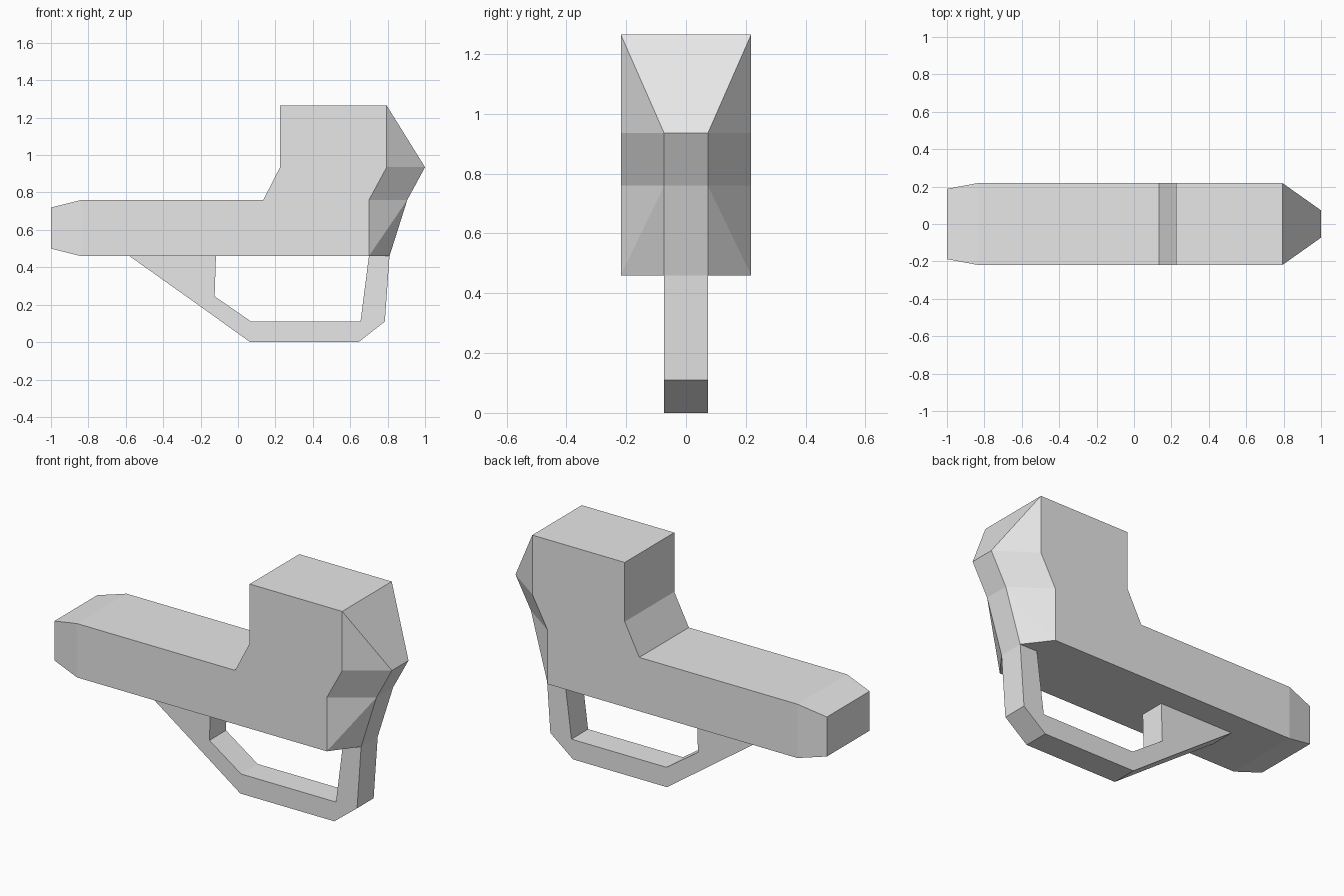
import bpy
import bmesh

cube = bpy.data.objects.get("Cube")
if cube:
    bpy.data.objects.remove(cube, do_unlink=True)

grey = bpy.data.materials.new("light_grey")
grey.use_nodes = True
COLOR = (0.8, 0.8, 0.8, 1)
grey.diffuse_color = COLOR
grey.node_tree.nodes["Principled BSDF"].inputs["Base Color"].default_value = COLOR

WIDE, NOSE, NARROW = 0.218, 0.188, 0.073


def symmetric_solid(name, points, side_faces, loop):
    """Mirror named (x, y, z) points over y, fill both sides, bridge the loop."""
    bm = bmesh.new()
    near = {k: bm.verts.new((x, -y, z)) for k, (x, y, z) in points.items()}
    far = {k: bm.verts.new((x, y, z)) for k, (x, y, z) in points.items()}
    for keys in side_faces:
        bm.faces.new([near[k] for k in keys])
        bm.faces.new([far[k] for k in reversed(keys)])
    for a, b in zip(loop, loop[1:] + loop[:1]):
        bm.faces.new((near[b], near[a], far[a], far[b]))
    bmesh.ops.recalc_face_normals(bm, faces=bm.faces)
    mesh = bpy.data.meshes.new(name)
    bm.to_mesh(mesh)
    bm.free()
    mesh.materials.append(grey)
    obj = bpy.data.objects.new(name, mesh)
    bpy.context.collection.objects.link(obj)
    return obj


# Main body: barrel, raised rear block, tapered nose and wedge-shaped back
body = {
    "nose_low": (-1.0, NOSE, 0.50), "nose_high": (-1.0, NOSE, 0.72),
    "barrel_low": (-0.84, WIDE, 0.46), "barrel_high": (-0.84, WIDE, 0.76),
    "step_low": (0.135, WIDE, 0.76), "step_high": (0.225, WIDE, 0.935),
    "top_front": (0.225, WIDE, 1.265), "top_back": (0.795, WIDE, 1.265),
    "back_high": (0.795, WIDE, 0.935), "back_mid": (0.70, WIDE, 0.76),
    "back_low": (0.70, WIDE, 0.46),
    "ridge_high": (1.0, NARROW, 0.935), "ridge_mid": (0.905, NARROW, 0.76),
    "ridge_low": (0.81, NARROW, 0.46),
}
symmetric_solid(
    "body", body,
    [
        ["barrel_low", "back_low", "back_mid", "back_high", "top_back",
         "top_front", "step_high", "step_low", "barrel_high"],
        ["nose_low", "barrel_low", "barrel_high", "nose_high"],
        ["back_high", "ridge_high", "top_back"],
        ["back_mid", "ridge_mid", "ridge_high", "back_high"],
        ["back_low", "ridge_mid", "back_mid"],
        ["back_low", "ridge_low", "ridge_mid"],
    ],
    ["nose_low", "barrel_low", "back_low", "ridge_low", "ridge_mid",
     "ridge_high", "top_back", "top_front", "step_high", "step_low",
     "barrel_high", "nose_high"],
)

# Hand guard: flat open loop hanging under the body
guard_profile = [
    (-0.58, 0.46), (-0.20, 0.19), (0.065, 0), (0.645, 0), (0.785, 0.11),
    (0.81, 0.46), (0.70, 0.46), (0.655, 0.11), (0.07, 0.11),
    (-0.125, 0.245), (-0.118, 0.46),
]
guard = {i: (x, NARROW, z) for i, (x, z) in enumerate(guard_profile)}
order = list(guard)
symmetric_solid("hand_guard", guard, [order], order)
